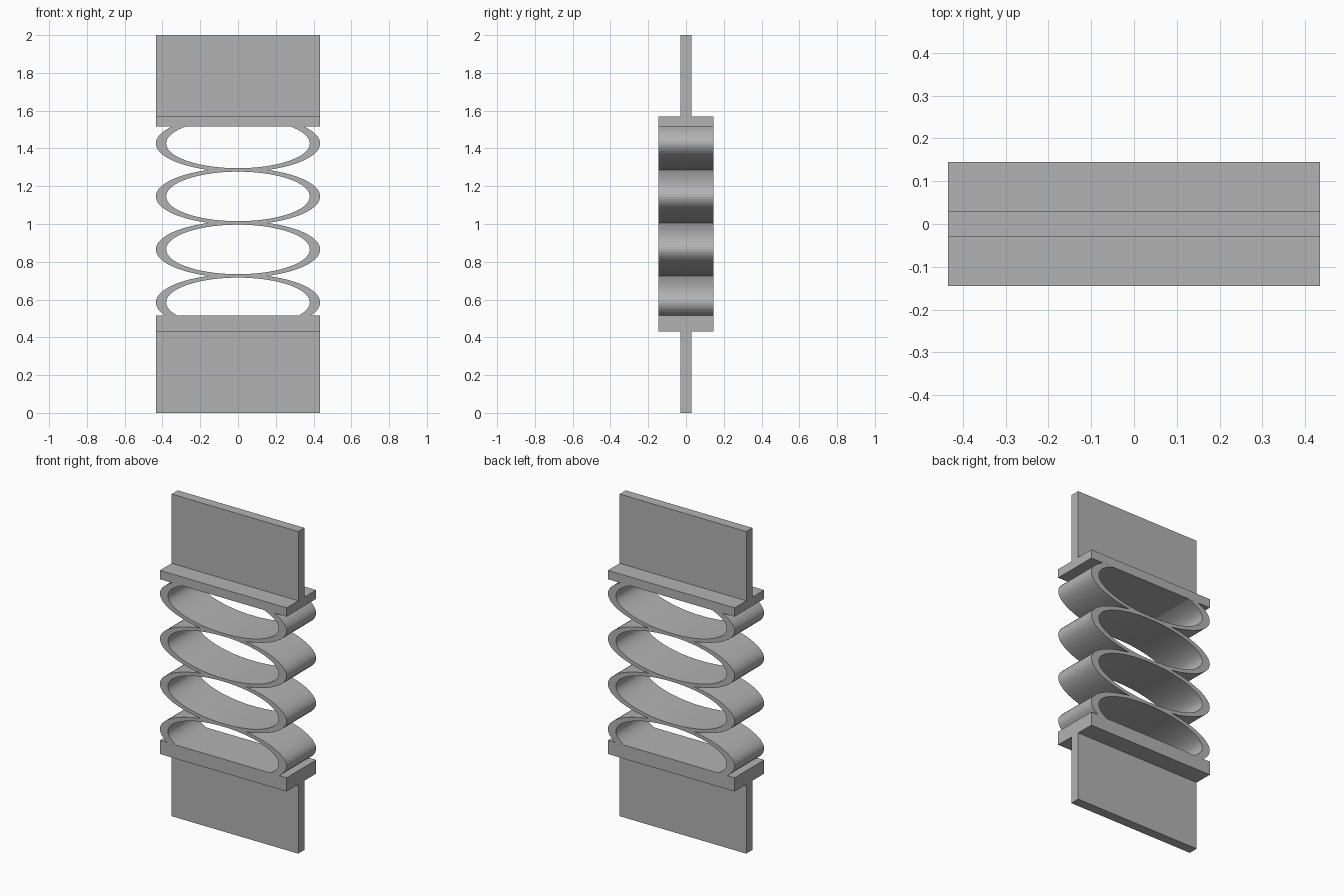
import bpy
import bmesh
import math

cube = bpy.data.objects.get("Cube")
if cube:
    bpy.data.objects.remove(cube, do_unlink=True)

# Material
grey = bpy.data.materials.new("plain grey")
grey.use_nodes = True
colour = (0.45, 0.45, 0.45, 1)
grey.diffuse_color = colour
grey.node_tree.nodes["Principled BSDF"].inputs["Base Color"].default_value = colour

HALF_WIDTH = 0.435
HALF_DEPTH = 0.145
SEGMENTS = 72


def finish(name, bm):
    bmesh.ops.recalc_face_normals(bm, faces=bm.faces)
    mesh = bpy.data.meshes.new(name)
    bm.to_mesh(mesh)
    bm.free()
    mesh.materials.append(grey)
    obj = bpy.data.objects.new(name, mesh)
    bpy.context.collection.objects.link(obj)
    return obj


def tee_bracket(name, tip, shoulder, base):
    """T-shaped profile in the yz plane, extruded across the width."""
    web = 0.03
    half = [(web, tip), (web, shoulder), (HALF_DEPTH, shoulder), (HALF_DEPTH, base)]
    profile = half + [(-y, z) for y, z in reversed(half)]
    bm = bmesh.new()
    face = bm.faces.new([bm.verts.new((-HALF_WIDTH, y, z)) for y, z in profile])
    moved = bmesh.ops.extrude_face_region(bm, geom=[face])["geom"]
    verts = [v for v in moved if isinstance(v, bmesh.types.BMVert)]
    bmesh.ops.translate(bm, verts=verts, vec=(2 * HALF_WIDTH, 0, 0))
    return finish(name, bm)


def oval_ring(name, centre):
    """Elliptical band; its ends stay hidden within the bracket plates."""
    bm = bmesh.new()
    rings = []
    for i in range(SEGMENTS):
        a = math.tau * i / SEGMENTS
        section = []
        for scale, y in ((1, -1), (1, 1), (0.874, 1), (0.874, -1)):
            z = centre + 0.15 * scale * math.sin(a)
            z = min(max(z, 0.44), 1.56)
            section.append(bm.verts.new((HALF_WIDTH * scale * math.cos(a), y * HALF_DEPTH * 0.999, z)))
        rings.append(section)
    for i, here in enumerate(rings):
        after = rings[(i + 1) % SEGMENTS]
        for j in range(4):
            k = (j + 1) % 4
            bm.faces.new((here[j], here[k], after[k], after[j]))
    return finish(name, bm)


# End brackets
tee_bracket("lower_bracket", 0, 0.43, 0.515)
tee_bracket("upper_bracket", 2, 1.57, 1.515)

# Stack of spring rings
for n in range(4):
    oval_ring(f"spring_ring_{n + 1}", 0.585 + 0.2805 * n)
